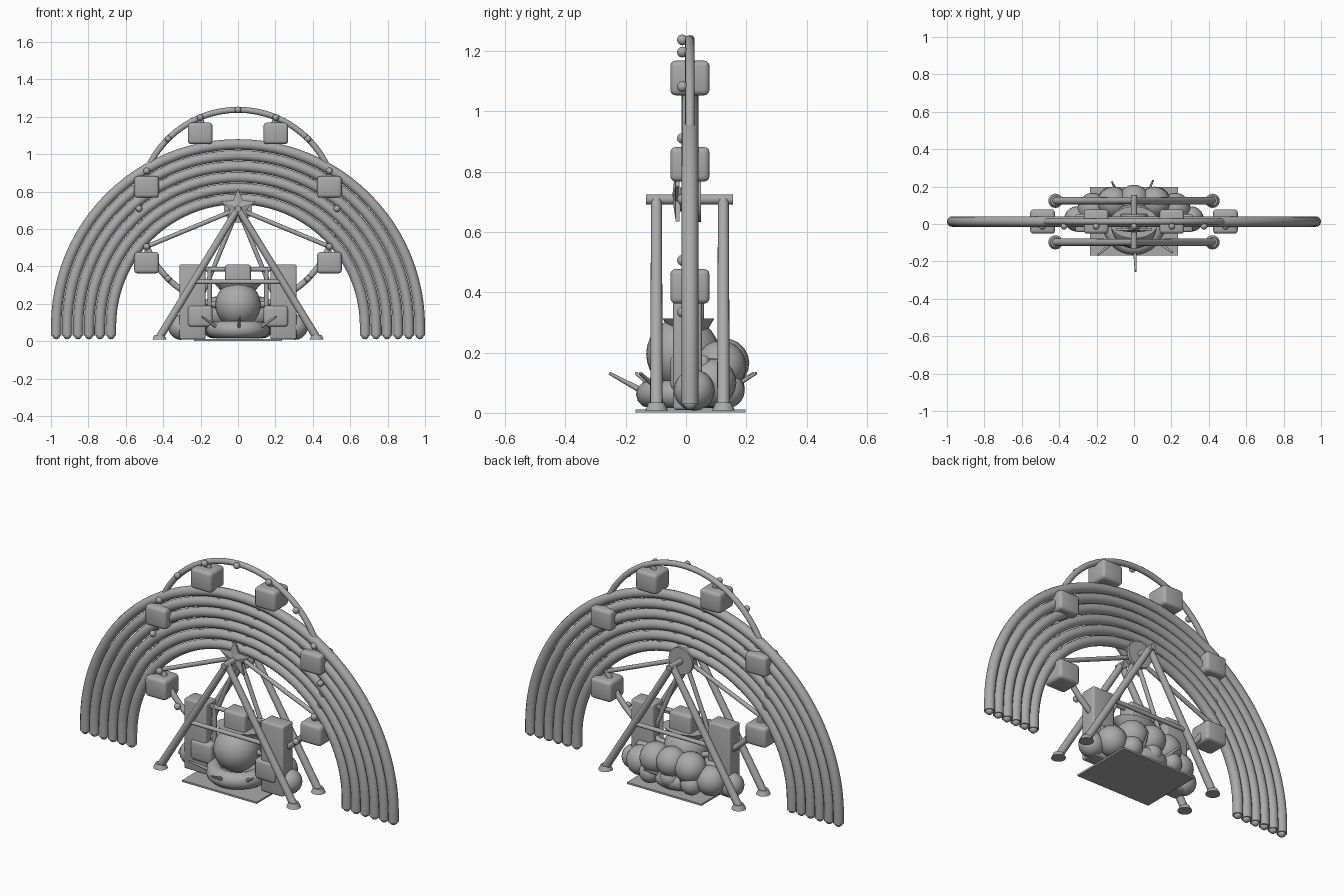
import bpy, bmesh, math
from mathutils import Vector

if "Cube" in bpy.data.objects:
    bpy.data.objects.remove(bpy.data.objects["Cube"])

grey = bpy.data.materials.new("plain_grey")
grey.diffuse_color = (0.40, 0.40, 0.40, 1)
grey.use_nodes = True
grey.node_tree.nodes["Principled BSDF"].inputs["Base Color"].default_value = grey.diffuse_color
YC = 0.013                      # mid plane of wheel and rainbow
HUB = Vector((0, YC, 0.708))    # wheel centre


def finish(ob, name, smooth=True):
    ob.name = name
    ob.data.materials.clear()
    ob.data.materials.append(grey)
    bpy.ops.object.select_all(action='DESELECT')
    ob.select_set(True)
    bpy.context.view_layer.objects.active = ob
    bpy.ops.object.transform_apply(location=False, rotation=True, scale=True)
    if smooth:
        bpy.ops.object.shade_smooth_by_angle(angle=math.radians(40))
    return ob


def ball(name, loc, r, squash=(1, 1, 1), seg=20):
    bpy.ops.mesh.primitive_uv_sphere_add(segments=seg, ring_count=seg // 2, radius=r, location=loc)
    ob = bpy.context.object
    ob.scale = squash
    return finish(ob, name)


def rod(name, a, b, r1, r2=None, seg=16):
    a, b = Vector(a), Vector(b)
    d = b - a
    bpy.ops.mesh.primitive_cone_add(vertices=seg, radius1=r1, radius2=r1 if r2 is None else r2,
                                    depth=d.length, location=(a + b) / 2)
    ob = bpy.context.object
    ob.rotation_euler = d.to_track_quat('Z', 'Y').to_euler()
    return finish(ob, name)


def box(name, loc, size, bevel=0.0):
    bpy.ops.mesh.primitive_cube_add(size=1, location=loc)
    ob = bpy.context.object
    ob.scale = size
    finish(ob, name, False)
    if bevel:
        m = ob.modifiers.new("round", 'BEVEL')
        m.width, m.segments = bevel, 3
        bpy.ops.object.modifier_apply(modifier="round")
        bpy.ops.object.shade_smooth_by_angle(angle=math.radians(40))
    return ob


def tube(name, pts, r, cyclic=False):
    cu = bpy.data.curves.new(name, 'CURVE')
    cu.dimensions = '3D'
    cu.bevel_depth, cu.bevel_resolution, cu.use_fill_caps = r, 4, True
    sp = cu.splines.new('POLY')
    sp.points.add(len(pts) - 1)
    for p, co in zip(sp.points, pts):
        p.co = (*co, 1)
    sp.use_cyclic_u = cyclic
    ob = bpy.data.objects.new(name, cu)
    bpy.context.collection.objects.link(ob)
    bpy.ops.object.select_all(action='DESELECT')
    ob.select_set(True)
    bpy.context.view_layer.objects.active = ob
    bpy.ops.object.convert(target='MESH')
    return finish(bpy.context.object, name)


# rainbow: six nested arches with rounded feet
for i in range(6):
    R = 0.972 - 0.0585 * i
    arc = [(R * math.cos(math.pi * k / 48), YC, 0.08 + R * math.sin(math.pi * k / 48)) for k in range(49)]
    tube(f"rainbow_arch_{i}", [(R, YC, 0.03)] + arc + [(-R, YC, 0.03)], 0.028)
    for s in (-1, 1):
        ball("arch_foot", (s * R, YC, 0.032), 0.022, seg=14)


# wheel rim, spokes, studs and cabins
def rim(a, r=0.529, y=YC):
    return Vector((r * math.cos(a), y, HUB.z + r * math.sin(a)))


tube("wheel_rim", [rim(2 * math.pi * k / 64) for k in range(64)], 0.016, True)
for k in range(16):
    a = k * math.pi / 8
    ball("rim_stud", rim(a, y=-0.012), 0.018, seg=12)
    if k % 2:
        rod("wheel_spoke", HUB, rim(a), 0.012)
        p = rim(a)
        rod("cabin_hanger", p, p - Vector((0, 0, 0.05)), 0.012, seg=10)
        box("cabin", p - Vector((0, 0, 0.086)), (0.132, 0.13, 0.115), 0.018)

# hub: axle, rear disc and front star
rod("axle", (0, -0.132, HUB.z), (0, 0.156, HUB.z), 0.017)
rod("hub_disc", (0, 0.032, HUB.z), (0, 0.05, HUB.z), 0.075, seg=28)
rod("hub_core", (0, -0.02, HUB.z), (0, 0.04, HUB.z), 0.04)
bm = bmesh.new()
ring = []
for k in range(10):
    a, r = math.pi / 2 + k * math.pi / 5, (0.045 if k % 2 else 0.1)
    ring.append([bm.verts.new((r * math.cos(a), y, HUB.z + 0.008 + r * math.sin(a))) for y in (-0.034, -0.022)])
tip = bm.verts.new((0, -0.046, HUB.z + 0.008))
for k in range(10):
    p, q = ring[k], ring[(k + 1) % 10]
    bm.faces.new((p[0], p[1], q[1], q[0]))
    bm.faces.new((p[0], q[0], tip))
bm.faces.new([p[1] for p in ring])
bmesh.ops.recalc_face_normals(bm, faces=bm.faces)
me = bpy.data.meshes.new("hub_star")
bm.to_mesh(me)
bm.free()
star = bpy.data.objects.new("hub_star", me)
bpy.context.collection.objects.link(star)
finish(star, "hub_star", False)

# A-frame supports, front and back
for y in (-0.098, 0.124):
    for s in (-1, 1):
        rod("support_leg", (s * 0.42, y, 0.02), (0, y, 0.71), 0.021, 0.018)
        rod("support_foot", (s * 0.42, y, 0.008), (s * 0.42, y, 0.034), 0.038, 0.026, 20)
    rod("cross_bar", (-0.245, y, 0.317), (0.245, y, 0.317), 0.012)

# ground plate
box("base_plate", (0, 0.015, 0.006), (0.47, 0.365, 0.01))

# towers, gate and central block
for s in (-1, 1):
    box("tower", (s * 0.243, 0.005, 0.21), (0.14, 0.095, 0.40), 0.01)
    rod("gate_post", (s * 0.152, 0.005, 0.10), (s * 0.152, 0.005, 0.395), 0.012)
rod("gate_bar", (-0.18, 0.005, 0.385), (0.18, 0.005, 0.385), 0.012)
box("central_block", (0, 0.01, 0.335), (0.137, 0.10, 0.15), 0.014)

# round body with flared collar
ball("round_body", (0, -0.01, 0.195), 0.122, seg=28)
bpy.ops.mesh.primitive_cone_add(vertices=28, radius1=0.085, radius2=0.13, depth=0.05, location=(0, 0.008, 0.288))
bpy.context.object.scale = (1, 0.66, 1)
finish(bpy.context.object, "collar")

# saucer ring with radiating spikes
ring_pts = [(0.125 * math.cos(2 * math.pi * k / 32), 0.01 + 0.13 * math.sin(2 * math.pi * k / 32), 0.062)
            for k in range(32)]
tube("saucer_ring", ring_pts, 0.046, True)
rod("saucer_floor", (0, 0.01, 0.015), (0, 0.01, 0.08), 0.12, seg=28)
for k in range(7):
    a = math.radians(-88 + k * 360 / 7)
    c, s = math.cos(a), math.sin(a)
    rod("spike", (0.15 * c, 0.15 * s, 0.075), (0.255 * c, 0.255 * s, 0.132), 0.010, 0.005, 10)

# cloud of round puffs: x, y, z, radius, mirrored
for x, y, z, r in ((0.305, 0.027, 0.075, 0.068), (0.22, 0.085, 0.10, 0.082), (0.11, 0.115, 0.155, 0.085),
                   (0.13, 0.135, 0.075, 0.06)):
    for s in (-1, 1):
        ball("cloud_puff", (s * x, y, z), r)
ball("cloud_puff", (0, 0.128, 0.165), 0.082)
ball("cloud_puff", (0, 0.14, 0.08), 0.055)
